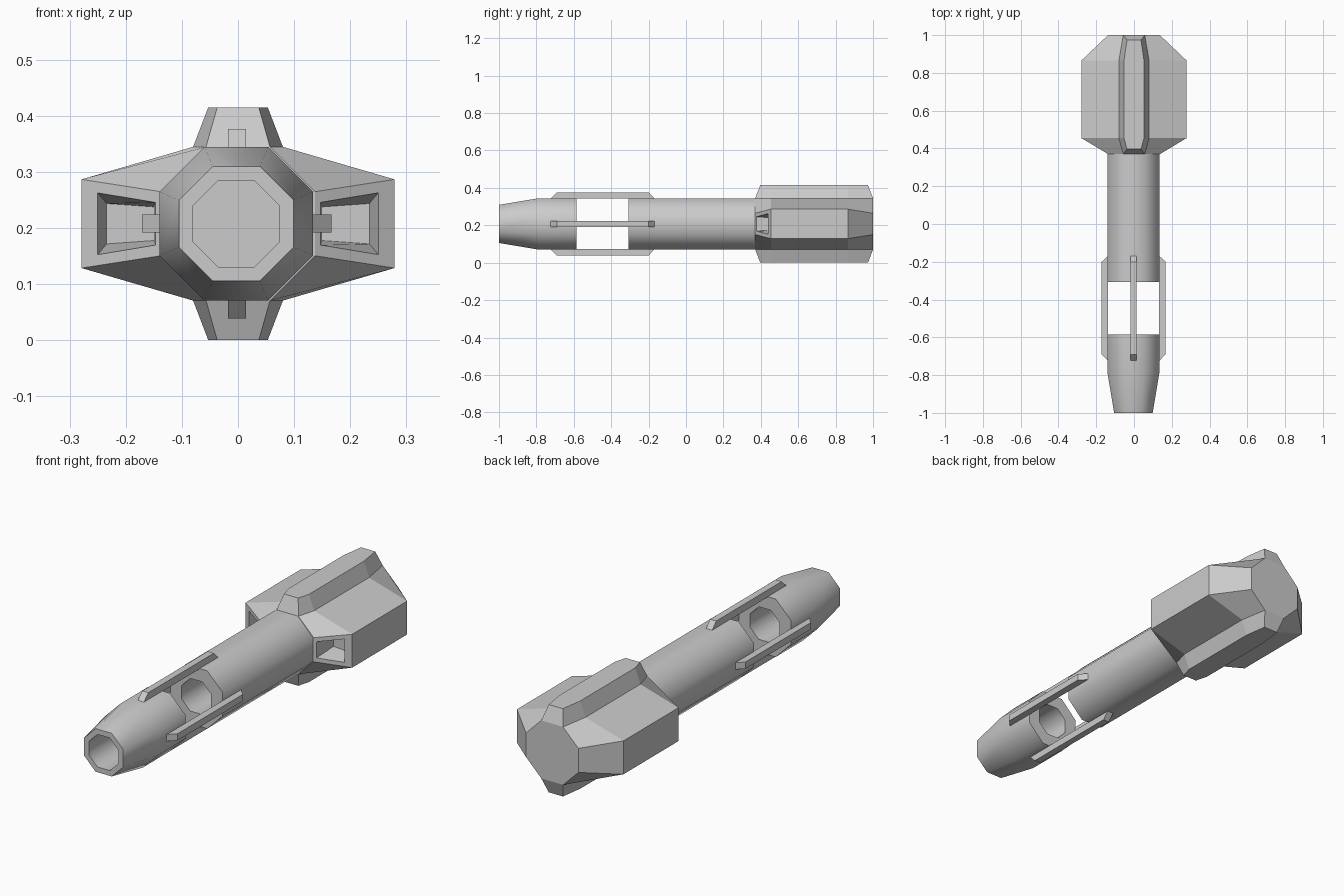
import bpy, bmesh, math
from mathutils import Matrix, Vector

if "Cube" in bpy.data.objects:
    bpy.data.objects.remove(bpy.data.objects["Cube"])

ZC = 0.2075      # height of the long axis
XB = -0.003      # slight sideways offset of the barrel
A = 0.137        # barrel apothem
C = 0.057        # half of an octagon side


def finish(bm, name, smooth=None, x=0.0):
    bmesh.ops.remove_doubles(bm, verts=bm.verts, dist=1e-5)
    bmesh.ops.recalc_face_normals(bm, faces=bm.faces)
    me = bpy.data.meshes.new(name)
    bm.to_mesh(me)
    bm.free()
    if smooth:
        me.shade_smooth()
        me.set_sharp_from_angle(angle=math.radians(smooth))
    ob = bpy.data.objects.new(name, me)
    ob.location = (x, 0, ZC)
    bpy.context.collection.objects.link(ob)
    return ob


def loft(bm, rings, closed=False):
    n = len(rings[0])
    m = len(rings)
    for i in range(m if closed else m - 1):
        a, b = rings[i], rings[(i + 1) % m]
        for k in range(n):
            bm.faces.new((a[k], a[(k + 1) % n], b[(k + 1) % n], b[k]))


def octagonal_tube(name, profile, closed, tip=None):
    """Eight-sided lathe about the y axis; profile holds (y, apothem)."""
    bm = bmesh.new()
    rings = []
    for y, r in profile:
        r /= math.cos(math.pi / 8)
        angles = [math.pi / 8 + k * math.pi / 4 for k in range(8)]
        rings.append([bm.verts.new((r * math.cos(t), y, r * math.sin(t))) for t in angles])
    loft(bm, rings, closed)
    if tip is not None:
        apex = bm.verts.new((0, tip, 0))
        for k in range(8):
            bm.faces.new((rings[-1][k], rings[-1][(k + 1) % 8], apex))
    return finish(bm, name, 50, XB)


# Barrel: hollow tapered muzzle and hollow rear tube, with an open gap between
octagonal_tube("muzzle", [(-1, .077), (-1, .102), (-.79, A), (-.585, A), (-.585, .077)], True)
octagonal_tube("rear_tube", [(.38, A), (-.307, A), (-.307, .077), (.3, .077)], False, .3)

# Four chamfered rails bridging the gap
for i, side in enumerate(("top", "left", "bottom", "right")):
    bm = bmesh.new()
    outline = [(-.725, A - .002), (-.69, .169), (-.2, .169), (-.168, A - .002)]
    rings = [[bm.verts.new((x, y, z)) for y, z in outline] for x in (-.016, .016)]
    loft(bm, rings)
    for r in rings:
        bm.faces.new(r)
    bmesh.ops.rotate(bm, verts=bm.verts, matrix=Matrix.Rotation(i * math.pi / 2, 3, 'Y'))
    finish(bm, side + "_rail", None, XB + .001)

# Head: octagon swelling into a wide eight-sided body and back
bm = bmesh.new()
rings = []
for y, top_x, top_z, side_x, side_z in (
        (.37, C, A, A, C), (.455, .08, A, .279, .079),
        (.865, .08, A, .279, .079), (1.0, C, A, A, C)):
    quarter = [(side_x, side_z), (top_x, top_z)]
    pts = quarter + [(-x, z) for x, z in reversed(quarter)]
    pts += [(-x, -z) for x, z in pts]
    rings.append([bm.verts.new((x, y, z)) for x, z in pts])
loft(bm, rings)
for r in (rings[0], rings[-1]):
    bm.faces.new(r)

# Tapered pocket in each sloping front face of the head
bm.faces.ensure_lookup_table()
slopes = [f for f in bm.faces
          if f.calc_center_median().y < .45 and abs(f.calc_center_median().x) > .18
          and abs(f.calc_center_median().z) < .01]
bmesh.ops.inset_individual(bm, faces=slopes, thickness=.02)
for f in slopes:
    s = math.copysign(1, f.calc_center_median().x)
    for v in f.verts:
        x, h = (.25, .055) if abs(v.co.x) > .2 else (.147, .038)
        v.co = (s * x, .37 + (x - A) / (.279 - A) * .085, math.copysign(h, v.co.z))
    floor = bmesh.ops.extrude_discrete_faces(bm, faces=[f])["faces"][0]
    for v in floor.verts:
        x, h = (.234, .036) if abs(v.co.x) > .2 else (.15, .03)
        v.co = (s * x, .50, math.copysign(h, v.co.z))
finish(bm, "head")

# Ridge on the top and underside of the head
for side, s in (("top", 1), ("bottom", -1)):
    bm = bmesh.new()
    rings = []
    for yb, wb, yt, wt in ((.37, C, .397, .037), (.455, .08, .455, .053),
                           (.865, .08, .865, .053), (1.0, C, .973, .037)):
        rings.append([bm.verts.new((x, y, s * z)) for x, y, z in
                      ((-wb, yb, A), (-wt, yt, ZC), (wt, yt, ZC), (wb, yb, A))])
    loft(bm, rings)
    for r in (rings[0], rings[-1]):
        bm.faces.new(r)
    finish(bm, side + "_ridge")
